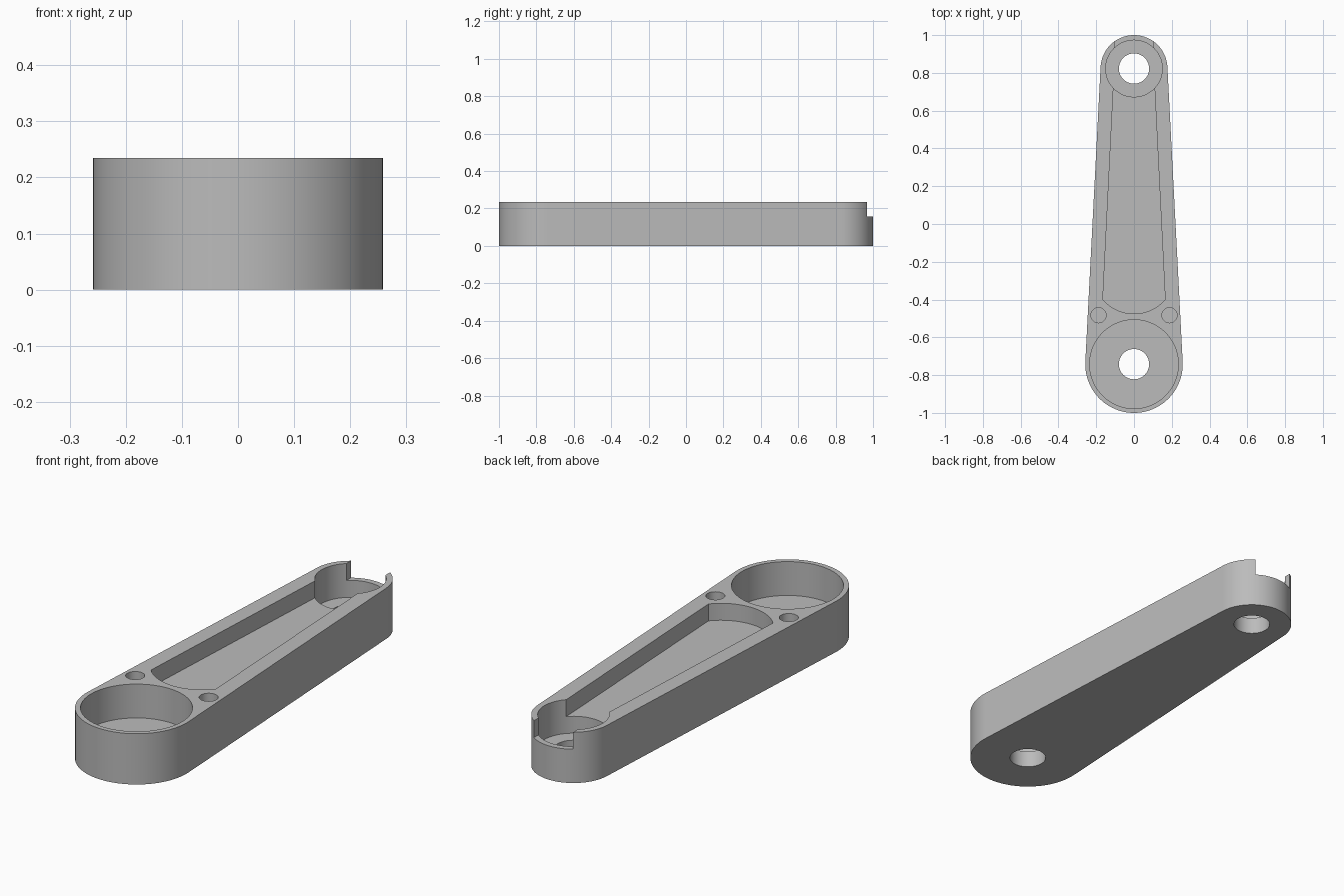
import bpy
import bmesh
from math import sin, cos, pi, asin, radians

cube = bpy.data.objects.get("Cube")
if cube:
    bpy.data.objects.remove(cube)

HEIGHT = 0.235
BORE_FLOOR = HEIGHT / 3
SLOT_FLOOR = HEIGHT * 2 / 3
BIG_R, SMALL_R = 0.258, 0.177
BIG_Y, SMALL_Y = BIG_R - 1, 1 - SMALL_R
SHAFT_R = 0.08

grey = bpy.data.materials.new("plain grey")
grey.use_nodes = True
colour = (0.5, 0.5, 0.5, 1)
grey.diffuse_color = colour
grey.node_tree.nodes["Principled BSDF"].inputs["Base Color"].default_value = colour


def arc(x, y, r, start, end, steps):
    """Points along an arc, both ends included."""
    angles = [start + (end - start) * i / steps for i in range(steps + 1)]
    return [(x + r * cos(a), y + r * sin(a)) for a in angles]


def prism(name, outline, bottom, top):
    """Extrude a counter-clockwise outline between two heights."""
    bm = bmesh.new()
    base = bm.faces.new([bm.verts.new((x, y, bottom)) for x, y in outline])
    new = bmesh.ops.extrude_face_region(bm, geom=[base], use_keep_orig=True)["geom"]
    verts = [v for v in new if isinstance(v, bmesh.types.BMVert)]
    bmesh.ops.translate(bm, verts=verts, vec=(0, 0, top - bottom))
    bmesh.ops.recalc_face_normals(bm, faces=bm.faces)
    mesh = bpy.data.meshes.new(name)
    bm.to_mesh(mesh)
    bm.free()
    mesh.materials.append(grey)
    obj = bpy.data.objects.new(name, mesh)
    bpy.context.collection.objects.link(obj)
    return obj


def cut(target, outline, bottom, top=HEIGHT + 0.1):
    """Subtract a prism from the target."""
    cutter = prism("cutter", outline, bottom, top)
    cutter.hide_render = True
    bpy.context.view_layer.objects.active = target
    mod = target.modifiers.new("cut", "BOOLEAN")
    mod.operation = "DIFFERENCE"
    mod.solver = "EXACT"
    mod.object = cutter
    bpy.ops.object.modifier_apply(modifier=mod.name)
    bpy.data.objects.remove(cutter)


def circle(x, y, r, steps=96):
    return arc(x, y, r, 0, 2 * pi, steps)[:-1]


# Tapered body: two round ends joined by tangent sides
tilt = asin((BIG_R - SMALL_R) / (SMALL_Y - BIG_Y))
body = prism("link_arm",
             arc(0, SMALL_Y, SMALL_R, tilt, pi - tilt, 64)
             + arc(0, BIG_Y, BIG_R, pi - tilt, 2 * pi + tilt, 64),
             0, HEIGHT)

# Bearing pockets with shaft holes through the floor
for y, r in ((BIG_Y, 0.235), (SMALL_Y, 0.15)):
    cut(body, circle(0, y, r), BORE_FLOOR)
    cut(body, circle(0, y, SHAFT_R), -0.1)

# Tapered slot with a rounded end, opening into the small pocket
half, corner_y, sag = 0.165, -0.4, 0.075
end_r = (half ** 2 + sag ** 2) / (2 * sag)
spread = asin(half / end_r)
slot = arc(0, corner_y - sag + end_r, end_r, -pi / 2 - spread, -pi / 2 + spread, 24)
cut(body, slot + [(0.107, 0.76), (-0.107, 0.76)], SLOT_FLOOR)

# Notch through the wall of the small end
cut(body, [(-0.1, 0.9), (0.1, 0.9), (0.1, 1.1), (-0.1, 1.1)], SLOT_FLOOR)

# Pair of blind pin holes
for side in (-1, 1):
    cut(body, circle(side * 0.188, -0.483, 0.04, 48), SLOT_FLOOR)

bpy.ops.object.select_all(action="DESELECT")
body.select_set(True)
bpy.context.view_layer.objects.active = body
bpy.ops.object.shade_smooth_by_angle(angle=radians(30))
